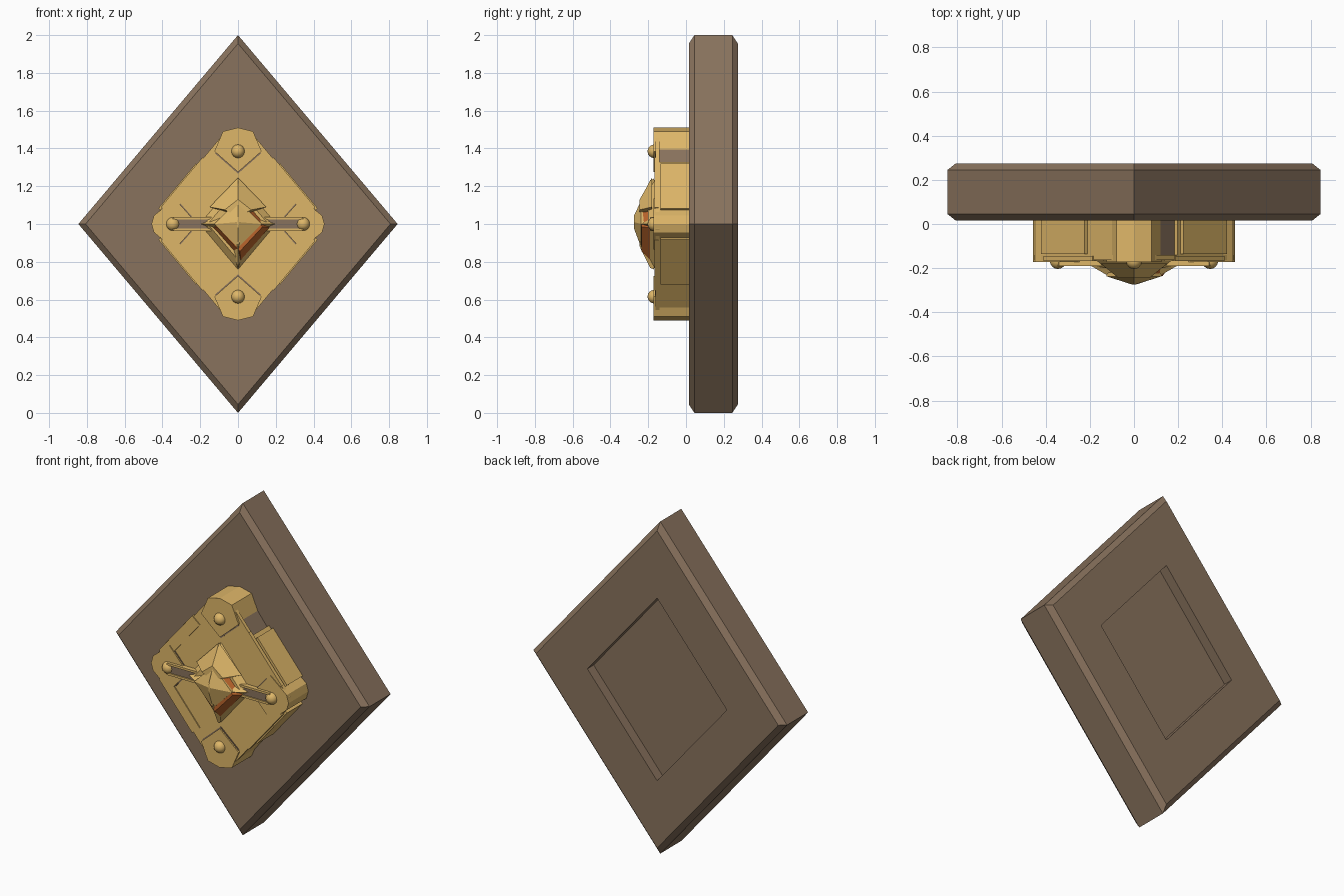
import bpy, bmesh
from mathutils import Vector

cube = bpy.data.objects.get("Cube")
if cube:
    bpy.data.objects.remove(cube)

MID = 1.0      # height of the centre
WALL = 0.015   # front plane of the board


def material(name, rgb):
    m = bpy.data.materials.new(name)
    m.use_nodes = True
    m.diffuse_color = (*rgb, 1)
    m.node_tree.nodes["Principled BSDF"].inputs["Base Color"].default_value = (*rgb, 1)
    return m


brown = material("brown stone", (0.25, 0.17, 0.11))
gold = material("brass", (0.73, 0.47, 0.14))
orange = material("amber", (0.50, 0.13, 0.025))


def loft(name, rings, mat):
    """Join (outline, y) rings into a solid capped at both ends."""
    bm = bmesh.new()
    loops = [[bm.verts.new((x, y, MID + z)) for x, z in pts] for pts, y in rings]
    n = len(loops[0])
    for a, b in zip(loops, loops[1:]):
        for i in range(n):
            j = (i + 1) % n
            bm.faces.new((a[i], a[j], b[j], b[i]))
    bm.faces.new(loops[0])
    bm.faces.new(loops[-1][::-1])
    bmesh.ops.recalc_face_normals(bm, faces=bm.faces)
    mesh = bpy.data.meshes.new(name)
    bm.to_mesh(mesh)
    bm.free()
    mesh.materials.append(mat)
    ob = bpy.data.objects.new(name, mesh)
    bpy.context.collection.objects.link(ob)
    return ob


def prism(name, pts, back, front, mat):
    return loft(name, [(pts, back), (pts, front)], mat)


def diamond(w, h, dx=0, dz=0):
    return [(w + dx, dz), (dx, h + dz), (dx - w, dz), (dx, dz - h)]


def scaled(pts, k):
    return [(x * k, z * k) for x, z in pts]


# Board: chamfered diamond with a shallow recess in the back
board = [(0.955, WALL), (1, 0.045), (1, 0.245), (0.955, 0.275), (0.55, 0.275), (0.55, 0.215)]
loft("board", [(diamond(0.845 * k, k), y) for k, y in board], brown)

# Casing core, seen between the side plates
prism("casing_core", [(0.43, 0), (0.07, 0.46), (-0.07, 0.46),
                      (-0.43, 0), (-0.07, -0.46), (0.07, -0.46)], 0.02, -0.15, brown)

# Side plates follow each sloping edge, from the end corner (t=0) to the side corner (t=1)
TOP, SIDE = Vector((0.07, 0.485)), Vector((0.45, 0.03))
NORMAL = Vector((SIDE.y - TOP.y, TOP.x - SIDE.x)).normalized() * -1


def edge_plate(name, sx, sz, t0, t1, out, back, front, mat=gold):
    a, b = TOP.lerp(SIDE, t0), TOP.lerp(SIDE, t1)
    quad = [a + NORMAL * out, b + NORMAL * out, b - NORMAL * 0.06, a - NORMAL * 0.06]
    prism(name, [(p.x * sx, p.y * sz) for p in quad], back, front, mat)


for sx, sz, label in ((1, 1, "upper_left"), (-1, 1, "upper_right"),
                      (1, -1, "lower_left"), (-1, -1, "lower_right")):
    gap = 0.34 if label == "upper_left" else 0.07
    edge_plate("side_plate_" + label, sx, sz, gap, 0.97, -0.004, WALL, -0.145)
    edge_plate("raised_panel_" + label, sx, sz, 0.38, 0.9, 0.012, WALL, -0.135)
    edge_plate("front_rim_" + label, sx, sz, 0.3, 0.88, 0.006, -0.145, -0.168)

# Front face of the casing
quarter = [(0.455, 0), tuple(SIDE), tuple(TOP), (0, 0.495)]
upper = quarter + [(-x, z) for x, z in quarter[-2::-1]]
outline = upper + [(x, -z) for x, z in upper[-2:0:-1]]
prism("front_plate", outline, -0.14, -0.162, gold)

# Corner brackets with dark seams along their inner edges, and dome rivets
end_shape = [(0, 0.51), (0.08, 0.49), (0.125, 0.385), (0, 0.275), (-0.125, 0.385), (-0.08, 0.49)]
side_shape = [(0.458, 0), (0.445, 0.045), (0.335, 0.135), (0.215, 0),
              (0.335, -0.135), (0.445, -0.045)]
for shape, s, label, spot in ((end_shape, 1, "top", (0, 0.385)), (end_shape, -1, "bottom", (0, -0.385)),
                              (side_shape, 1, "left", (0.345, 0)), (side_shape, -1, "right", (-0.345, 0))):
    pts = scaled(shape, s)
    prism("corner_bracket_" + label, pts, WALL, -0.173, gold)
    seam = [(x * 0.97, z * 0.97) for x, z in pts]
    prism("corner_seam_" + label, seam, -0.15, -0.165, brown)
    bpy.ops.mesh.primitive_uv_sphere_add(segments=16, ring_count=8, radius=0.036,
                                         location=(spot[0], -0.168, MID + spot[1]))
    rivet = bpy.context.object
    rivet.name = "rivet_" + label
    rivet.data.materials.append(gold)
    bpy.ops.object.shade_smooth()

# Horizontal grooved arms reaching from the side rivets to the centre
for s, label in ((1, "left"), (-1, "right")):
    arm = [(0.12, -0.025), (0.34, -0.025), (0.34, 0.025), (0.12, 0.025)]
    prism("arm_" + label, scaled(arm, s), -0.16, -0.183, brown)
    for sz, end in ((1, "upper"), (-1, "lower")):
        rail = [(0.12, 0.023), (0.35, 0.023), (0.34, 0.036), (0.12, 0.036)]
        prism(f"arm_rail_{label}_{end}", [(x * s, z * sz) for x, z in rail], -0.16, -0.19, gold)

# Central boss: brass base, amber core, four-point star, hood and faceted cap
loft("boss_base", [(diamond(0.21, 0.25), -0.155), (diamond(0.16, 0.19), -0.2)], gold)
loft("amber_core", [(diamond(0.15, 0.17, 0.015, -0.02), -0.19),
                    (diamond(0.12, 0.13, 0.01, -0.015), -0.235)], orange)
star = []
for tip, inner in (((0.2, 0), (0.055, 0.055)), ((0, 0.24), (-0.055, 0.055)),
                   ((-0.2, 0), (-0.055, -0.055)), ((0, -0.24), (0.055, -0.055))):
    star += [tip, inner]
loft("star", [(star, -0.17), (scaled(star, 0.97), -0.19), (scaled(star, 0.5), -0.245)], gold)
loft("hood", [([(-0.15, 0.09), (0, 0.245), (0.15, 0.09), (0, 0.04)], -0.18),
              ([(-0.07, 0.075), (0, 0.13), (0.07, 0.075), (0, 0.04)], -0.245)], gold)
loft("boss_cap", [(diamond(0.125, 0.125), -0.22), (diamond(0.125, 0.125), -0.237),
                  (diamond(0.006, 0.035, 0, 0.01), -0.275)], gold)
